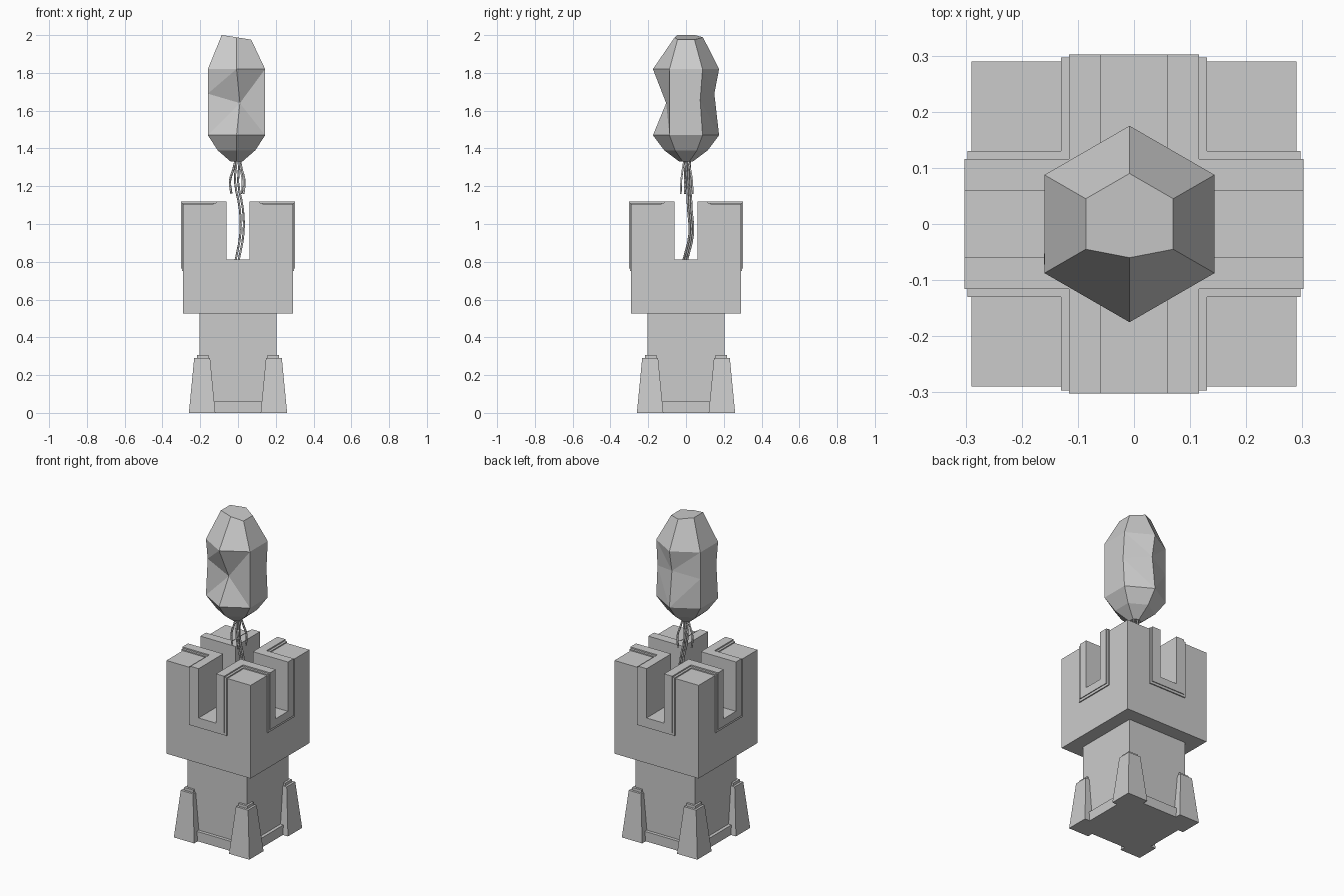
import bpy, bmesh, math
from mathutils import Vector

cube = bpy.data.objects.get("Cube")
if cube:
    bpy.data.objects.remove(cube, do_unlink=True)

stone = bpy.data.materials.new("grey_stone")
stone.use_nodes = True
GREY = (0.6, 0.6, 0.6, 1)
stone.diffuse_color = GREY
stone.node_tree.nodes["Principled BSDF"].inputs["Base Color"].default_value = GREY


def finish(name, bm):
    bmesh.ops.recalc_face_normals(bm, faces=bm.faces[:])
    mesh = bpy.data.meshes.new(name)
    bm.to_mesh(mesh)
    bm.free()
    mesh.materials.append(stone)
    obj = bpy.data.objects.new(name, mesh)
    bpy.context.collection.objects.link(obj)
    return obj


def add_frustum(bm, low, high):
    """Square frustum; each end is (x0, x1, y0, y1, z)."""
    corners = []
    for x0, x1, y0, y1, z in (low, high):
        corners.append([bm.verts.new((x, y, z)) for x, y in
                        ((x0, y0), (x1, y0), (x1, y1), (x0, y1))])
    a, b = corners
    bm.faces.new(a[::-1])
    bm.faces.new(b)
    for i in range(4):
        j = (i + 1) % 4
        bm.faces.new((a[i], a[j], b[j], b[i]))


def block(name, hx, hy, z0, z1):
    bm = bmesh.new()
    add_frustum(bm, (-hx, hx, -hy, hy, z0), (-hx, hx, -hy, hy, z1))
    return finish(name, bm)


def combine(target, tool, operation):
    mod = target.modifiers.new(operation.lower(), "BOOLEAN")
    mod.operation = operation
    mod.solver = "EXACT"
    mod.object = tool
    bpy.context.view_layer.objects.active = target
    bpy.ops.object.modifier_apply(modifier=mod.name)
    bpy.data.objects.remove(tool, do_unlink=True)


# Column and low plinth
block("column", 0.205, 0.205, 0.03, 0.54)
block("plinth", 0.225, 0.225, 0, 0.06)

# Tapered corner buttresses with small caps
for sx, side in ((1, "left"), (-1, "right")):
    for sy, end in ((1, "back"), (-1, "front")):
        bm = bmesh.new()

        def ends(inner, outer, z):
            return (sx * inner, sx * outer, sy * inner, sy * outer, z)
        add_frustum(bm, ends(0.12, 0.26, 0), ends(0.148, 0.232, 0.29))
        add_frustum(bm, ends(0.155, 0.218, 0.285), ends(0.155, 0.218, 0.307))
        finish(f"{end}_{side}_buttress", bm)

# Head with two-step trim bands around crossing slots
head = block("head", 0.29, 0.29, 0.525, 1.105)
for half, reach, bottom, top in ((0.13, 0.297, 0.75, 1.112), (0.116, 0.302, 0.765, 1.12)):
    combine(head, block("trim", half, reach, bottom, top), "UNION")
    combine(head, block("trim", reach, half, bottom, top), "UNION")
combine(head, block("slot", 0.06, 0.5, 0.813, 1.3), "DIFFERENCE")
combine(head, block("slot", 0.5, 0.06, 0.813, 1.3), "DIFFERENCE")

# Faceted crystal: six-sided rings, points towards front and back
RINGS = ((1.33, 0.035), (1.39, 0.115), (1.47, 0.175), (1.655, 0.175), (1.82, 0.175), (1.99, 0.09))
bm = bmesh.new()
rings = []
for z, r in RINGS:
    rings.append([bm.verts.new((-0.008 + r * math.cos(a), r * math.sin(a), z))
                  for a in (math.radians(30 + 60 * i) for i in range(6))])
bm.faces.new(rings[0])
bm.faces.new(rings[-1])
waist, crown = rings[3], rings[5]
# Chipped front and back of the waist
waist[4].co = Vector((0.01, -0.105, 1.64))
waist[3].co = Vector((-0.16, -0.07, 1.69))
waist[1].co = Vector((-0.008, 0.15, 1.69))
waist[0].co.y = 0.075
# Uneven crown, leaning down to the left
crown[4].co.y = -0.06
for v in crown:
    v.co.z = 1.987 - 0.16 * v.co.x
for low, high in zip(rings, rings[1:]):
    for i in range(6):
        j = (i + 1) % 6
        bm.faces.new((low[i], low[j], high[j], high[i]))
bmesh.ops.triangulate(bm, faces=[f for f in bm.faces if any(v in waist for v in f.verts)])
finish("crystal", bm)


# Thin roots hanging from the crystal
def root(name, points, radius):
    curve = bpy.data.curves.new(name, "CURVE")
    curve.dimensions = "3D"
    curve.bevel_depth = radius
    curve.bevel_resolution = 0
    curve.resolution_u = 3
    curve.use_fill_caps = True
    spline = curve.splines.new("BEZIER")
    spline.bezier_points.add(len(points) - 1)
    for p, co in zip(spline.bezier_points, points):
        p.co = co
        p.handle_left_type = p.handle_right_type = "AUTO"
    curve.materials.append(stone)
    obj = bpy.data.objects.new(name, curve)
    bpy.context.collection.objects.link(obj)


MAIN = ((0, 0.01, 1.35), (-0.01, 0.015, 1.22), (0.015, 0.02, 1.08), (0.018, 0.028, 0.95), (-0.008, -0.005, 0.805))
for i in range(3):
    a = math.tau * i / 3
    shift = Vector((0.011 * math.cos(a), 0.011 * math.sin(a), 0))
    root(f"long_root_{i + 1}", [Vector(p) + shift for p in MAIN], 0.006)

for i, (x, y) in enumerate(((-0.035, -0.005), (0.03, 0.032), (0.02, -0.025))):
    root(f"short_root_{i + 1}", ((x * 0.3, y * 0.3, 1.35), (x * 0.7, y * 0.7, 1.29),
                                 (x * 1.2, y, 1.23), (x, y * 1.1, 1.16)), 0.006)
